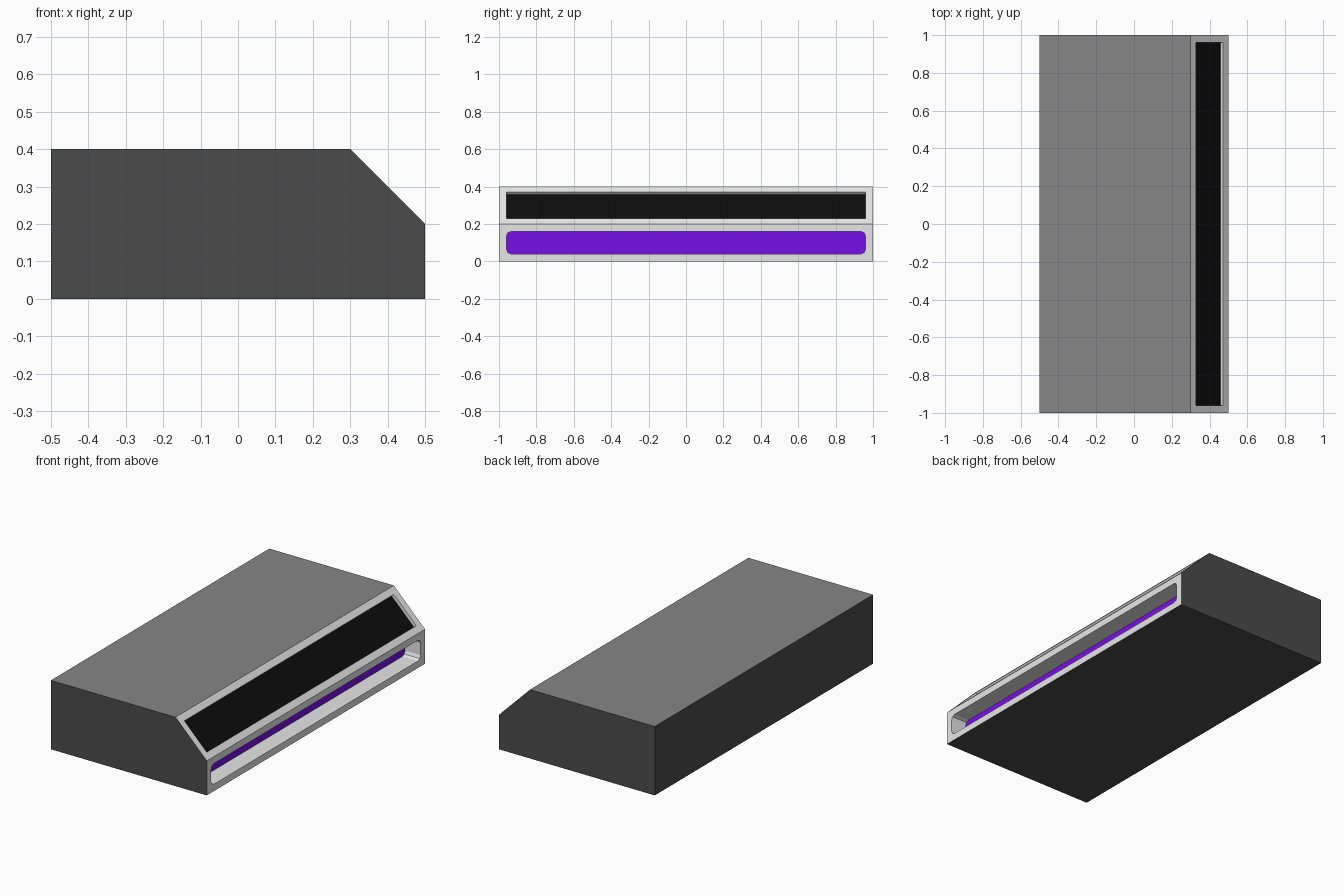
import bpy
import bmesh

cube = bpy.data.objects.get("Cube")
if cube:
    bpy.data.objects.remove(cube, do_unlink=True)


def make_material(name, rgb):
    mat = bpy.data.materials.new(name)
    mat.use_nodes = True
    color = (*rgb, 1)
    mat.diffuse_color = color
    mat.node_tree.nodes["Principled BSDF"].inputs["Base Color"].default_value = color
    return mat


DARK, TOP, FRAME, SCREEN, PURPLE = range(5)
materials = [
    make_material("dark grey", (0.07, 0.07, 0.07)),
    make_material("mid grey", (0.24, 0.24, 0.24)),
    make_material("light grey", (0.8, 0.8, 0.8)),
    make_material("screen black", (0.004, 0.004, 0.004)),
    make_material("purple", (0.19, 0.005, 0.8)),
]


def recess(bm, face, margin, depth, floor_index):
    """Inset a framed pocket straight into a face; the face becomes its floor."""
    bmesh.ops.inset_individual(bm, faces=[face], thickness=margin, use_even_offset=True)
    walls = bmesh.ops.inset_individual(bm, faces=[face], thickness=0, depth=-depth)["faces"]
    for f in walls:
        f.material_index = FRAME
    face.material_index = floor_index
    # the edges running from the opening to the floor
    return [e for e in {e for f in walls for e in f.edges}
            if sum(v in face.verts for v in e.verts) == 1]


# Console body: chamfered profile pulled along y
bm = bmesh.new()
profile = [(-0.5, 0), (0.5, 0), (0.5, 0.2), (0.3, 0.4), (-0.5, 0.4)]
end = bm.faces.new([bm.verts.new((x, -1, z)) for x, z in profile])
pulled = bmesh.ops.extrude_face_region(bm, geom=[end], use_keep_orig=True)["geom"]
bmesh.ops.translate(bm, vec=(0, 2, 0),
                    verts=[g for g in pulled if isinstance(g, bmesh.types.BMVert)])
bmesh.ops.recalc_face_normals(bm, faces=bm.faces)
bm.normal_update()

# Colour by direction
for f in bm.faces:
    if f.normal.x > 0.5:
        f.material_index = FRAME
    elif f.normal.z > 0.9:
        f.material_index = TOP
    else:
        f.material_index = DARK

slope = next(f for f in bm.faces if 0.5 < f.normal.x < 0.9)
side = next(f for f in bm.faces if f.normal.x > 0.9)

# Sloped screen and the deeper slot with clipped corners
recess(bm, slope, 0.04, 0.02, SCREEN)
corners = recess(bm, side, 0.04, 0.1, PURPLE)
bmesh.ops.bevel(bm, geom=corners, offset=0.025, segments=2, profile=0.5,
                affect='EDGES', material=FRAME)

mesh = bpy.data.meshes.new("console_body")
bm.to_mesh(mesh)
bm.free()
for mat in materials:
    mesh.materials.append(mat)
body = bpy.data.objects.new("console_body", mesh)
bpy.context.collection.objects.link(body)
